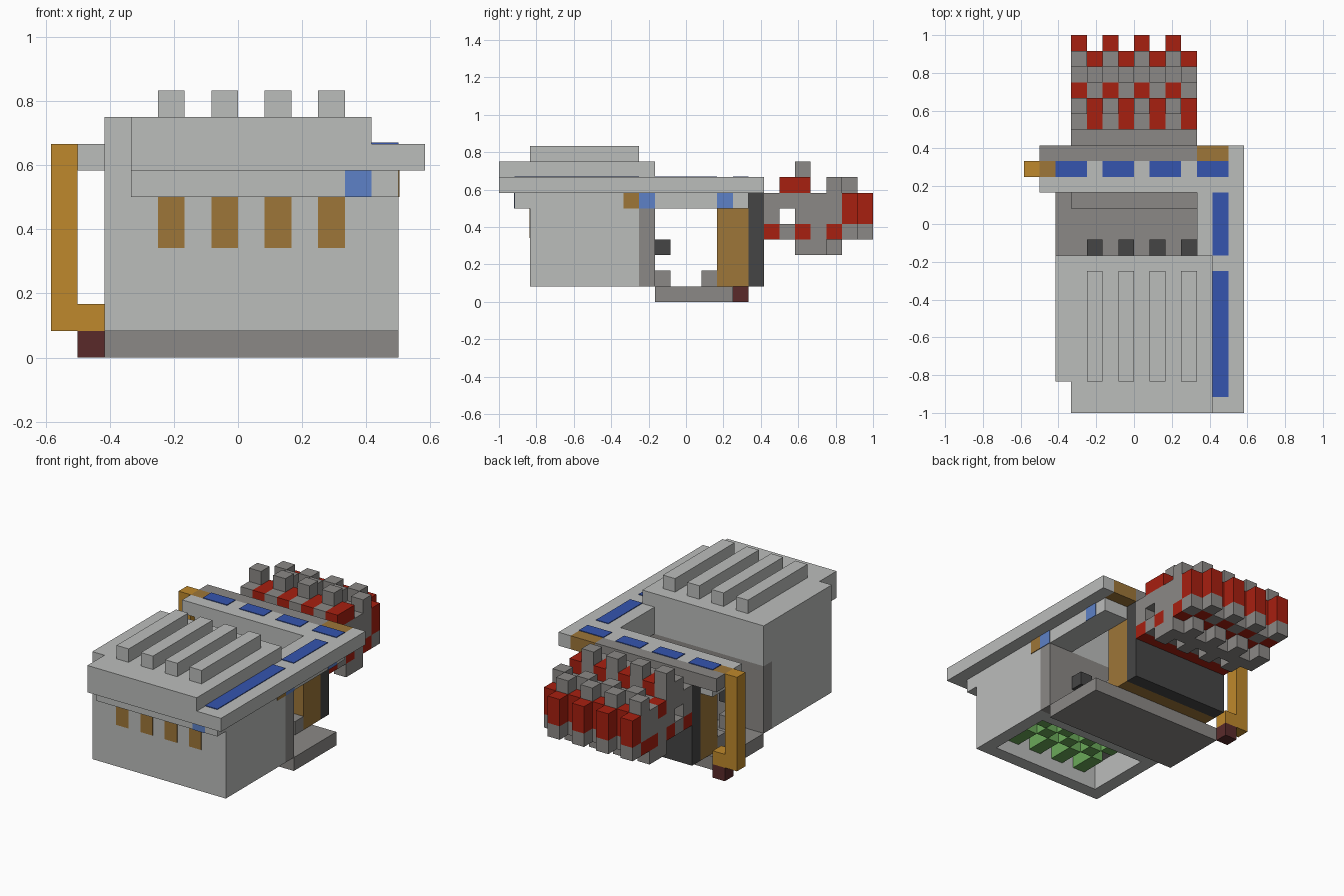
import bpy, bmesh
from mathutils import Matrix, Vector

if "Cube" in bpy.data.objects:
    bpy.data.objects.remove(bpy.data.objects["Cube"], do_unlink=True)

U = 1 / 12  # one block
T = 0.05    # paint plate thickness in blocks


def material(name, rgb):
    m = bpy.data.materials.new(name)
    m.use_nodes = True
    m.diffuse_color = (*rgb, 1)
    m.node_tree.nodes["Principled BSDF"].inputs["Base Color"].default_value = (*rgb, 1)
    return m


LIGHT = material("light grey", (0.50, 0.51, 0.50))
MID = material("mid grey", (0.26, 0.25, 0.24))
DARK = material("dark grey", (0.06, 0.06, 0.06))
RED = material("red", (0.39, 0.014, 0.005))
BLUE = material("blue", (0.035, 0.09, 0.43))
SKY = material("pale blue", (0.11, 0.22, 0.57))
AMBER = material("amber", (0.52, 0.25, 0.025))
OCHRE = material("ochre", (0.34, 0.18, 0.04))
MAROON = material("maroon", (0.10, 0.023, 0.023))
GREEN = material("green", (0.145, 0.40, 0.10))


def blocks(name, mat, boxes):
    """One object from boxes given as (x0, x1, y0, y1, z0, z1) in blocks."""
    bm = bmesh.new()
    for x0, x1, y0, y1, z0, z1 in boxes:
        size = Vector((x1 - x0, y1 - y0, z1 - z0)) * U
        mid = Vector((x0 + x1, y0 + y1, z0 + z1)) * U / 2
        bmesh.ops.create_cube(bm, size=1, matrix=Matrix.Translation(mid) @ Matrix.Diagonal((*size, 1)))
    me = bpy.data.meshes.new(name)
    bm.to_mesh(me)
    bm.free()
    me.materials.append(mat)
    ob = bpy.data.objects.new(name, me)
    bpy.context.collection.objects.link(ob)


STEPS = (-3, -1, 1, 3)   # odd columns, repeated over the whole model
EVENS = (-4, -2, 0, 2)


def repeat(xs, *sections):
    return [(x, x + 1, *s) for x in xs for s in sections]


# Base under the open bay
blocks("base_plate", MID, [(-5, 6, -2, 3, 0, 1), (-4, 4, 1, 2, 1, 2)] + repeat(STEPS, (-2, -1, 1, 2)))
blocks("foot_stud", MAROON, [(-6, -5, 3, 4, 0, 1)])

# Main housing with a cavity in its underside
blocks("housing", LIGHT, [
    (-5, 6, -10, -3, 3, 7),
    (-5, -4, -10, -3, 1, 3), (5, 6, -10, -3, 1, 3),
    (-4, 5, -10, -9, 1, 3), (-4, 5, -4, -3, 1, 3),
    (-5, 6, -3, -2, 6, 7)])
blocks("cavity_ceiling", MID, [(-4, 5, -9, -4, 3 - T, 3)])
blocks("cavity_contacts", GREEN, repeat(STEPS, (-9, -7, 2, 3)) + repeat((-2, 0, 2), (-7, -6, 2, 3))
       + repeat(STEPS, (-6, -4, 2, 3)))
blocks("housing_back_plate", MID, [(-5, 6, -3, -2, 1, 6)])
blocks("bay_pegs", DARK, repeat(STEPS, (-2, -1, 3, 4)))
blocks("front_lip", LIGHT, [(-4, 6, -11, -10, 6, 7)])
blocks("front_slots", OCHRE, repeat(STEPS, (-10 - T, -10, 4.1, 6)))

# Roof slab, raised deck and ridges
blocks("roof_slab", LIGHT, [
    (-4, 7, -12, -10, 7, 8), (-5, 7, -10, -2, 7, 8),
    (4, 7, -2, 2, 7, 8), (-6, 7, 2, 3, 7, 8),
    (-5, 7, 3, 4, 7, 8), (6, 7, 4, 5, 7, 8)])
blocks("roof_frame", LIGHT, [(4, 6, -2, 4, 6, 7), (-5, 4, 2, 4, 6, 7)])
blocks("roof_back_edge", MID, [(-6, 4, 4, 5, 7, 8)])
blocks("roof_end_blocks", OCHRE, [(4, 6, 4, 5, 7, 8), (-6, -5, 3, 4, 7, 8)])
blocks("raised_deck", LIGHT, [(-4, 5, -12, -10, 8, 9), (-5, 5, -10, -2, 8, 9)])
blocks("deck_ridges", LIGHT, repeat(STEPS, (-10, -3, 9, 10)))

# Painted strips
blocks("roof_strips", BLUE, [(x, x + 2, 3, 4, 8, 8 + T) for x in (-5, -2, 1, 4)]
       + [(5, 6, -2, 2, 8, 8 + T), (5, 6, -11, -3, 8, 8 + T)])
blocks("side_windows", SKY, [(6, 6 + T, -3, -2, 6, 7), (6, 6 + T, 2, 3, 6, 7),
                             (4, 5, -11 - T, -11, 6, 7)])
blocks("side_mark", OCHRE, [(6, 6 + T, -4, -3, 6, 7)])

# Side handle
blocks("side_handle", AMBER, [(-7, -6, 3, 4, 1, 8), (-6, -5, 3, 4, 1, 2)])

# Rear neck
blocks("neck_core", OCHRE, [(-4, 4, 2, 4, 1, 6)])
blocks("neck_plate", DARK, [(-4, 4, 4, 5, 1, 7)])

# Rear toothed head: alternating columns, the even ones one block further back
blocks("head_core", MID, [
    (-4, 4, 5, 6, 5, 7), (-4, 4, 6, 7, 6, 7), (-4, 4, 6, 7, 4, 5),
    (-4, 4, 7, 8, 5, 7), (-4, 4, 8, 9, 4, 6), (-4, 4, 9, 10, 5, 7)])
blocks("head_odd_columns", MID, repeat(
    STEPS, (8, 9, 6, 7), (9, 10, 7, 8), (7, 9, 3, 4), (10, 11, 4, 5)))
blocks("head_even_columns", MID, repeat(
    EVENS, (6, 8, 7, 8), (7, 8, 8, 9), (9, 10, 7, 7.02), (10, 11, 5, 8), (8, 10, 3, 4), (11, 12, 4, 5)))
blocks("head_red_bars", RED, [(-4, 4, 5, 6, 4, 5), (-4, 4, 7, 8, 4, 5), (-4, 4, 9, 10, 4, 5)]
       + repeat(EVENS, (10, 11, 4, 5)))
blocks("head_odd_teeth", RED, repeat(STEPS, (10, 11, 5, 7), (6, 8, 7, 8)))
blocks("head_even_teeth", RED, repeat(EVENS, (11, 12, 5, 7), (8, 9, 6, 7)))
